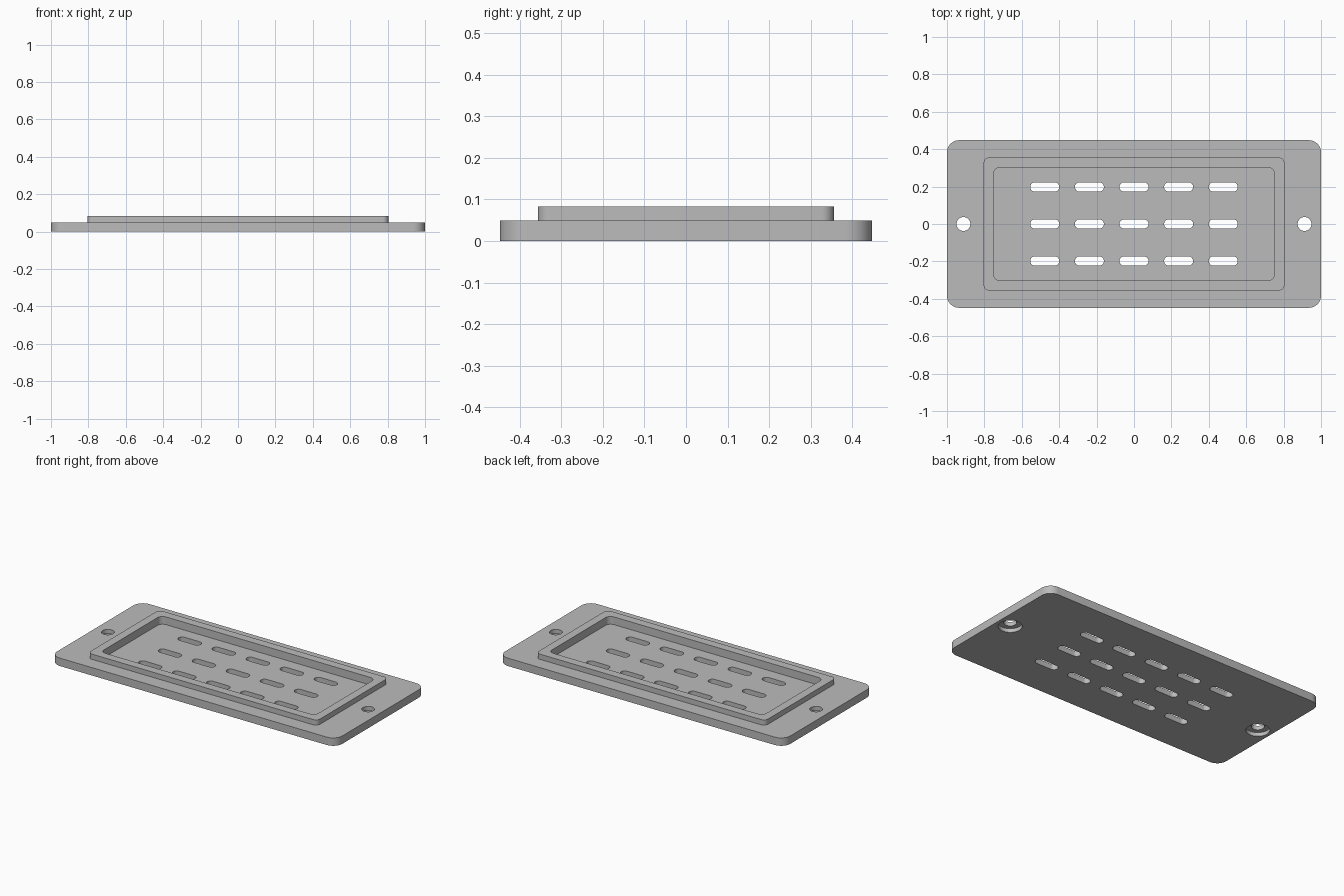
import bpy, bmesh, math

cube = bpy.data.objects.get("Cube")
if cube:
    bpy.data.objects.remove(cube, do_unlink=True)

grey = bpy.data.materials.new("mid_grey")
grey.use_nodes = True
colour = (0.5, 0.5, 0.5, 1)
grey.diffuse_color = colour
grey.node_tree.nodes["Principled BSDF"].inputs["Base Color"].default_value = colour


def add_prism(bm, x, y, half_x, half_y, radius, z0, z1, steps=8):
    """Upright prism with a rounded rectangle as its outline."""
    verts = []
    for i, (sx, sy) in enumerate([(1, 1), (-1, 1), (-1, -1), (1, -1)]):
        for k in range(steps + 1):
            a = math.pi / 2 * (i + k / steps)
            verts.append(bm.verts.new((x + sx * (half_x - radius) + radius * math.cos(a),
                                       y + sy * (half_y - radius) + radius * math.sin(a), z0)))
    bmesh.ops.remove_doubles(bm, verts=verts, dist=1e-5)
    verts = [v for v in verts if v.is_valid]
    base = bm.faces.new(verts)
    top = bmesh.ops.extrude_face_region(bm, geom=[base], use_keep_orig=True)["geom"]
    for v in top:
        if isinstance(v, bmesh.types.BMVert):
            v.co.z = z1


def make_object(name, prisms):
    bm = bmesh.new()
    for p in prisms:
        add_prism(bm, *p)
    bmesh.ops.recalc_face_normals(bm, faces=bm.faces)
    mesh = bpy.data.meshes.new(name)
    bm.to_mesh(mesh)
    bm.free()
    mesh.materials.append(grey)
    obj = bpy.data.objects.new(name, mesh)
    bpy.context.collection.objects.link(obj)
    return obj


def combine(target, tool, operation):
    mod = target.modifiers.new(tool.name, "BOOLEAN")
    mod.operation = operation
    mod.solver = "EXACT"
    mod.object = tool
    bpy.context.view_layer.objects.active = target
    bpy.ops.object.modifier_apply(modifier=mod.name)
    bpy.data.objects.remove(tool, do_unlink=True)


# Mounting plate with a raised rim
plate = make_object("vent_plate", [(0, 0, 1.0, 0.448, 0.065, 0, 0.05)])
combine(plate, make_object("raised_rim", [(0, 0, 0.804, 0.356, 0.03, 0.02, 0.083)]), "UNION")

# Recessed tray inside the rim
combine(plate, make_object("recess_cutter", [(0, 0, 0.751, 0.302, 0.035, 0.034, 0.2)]), "DIFFERENCE")

# Vent slots in a grid, and a screw hole at each end
openings = [(col * 0.2385, row * 0.198, 0.0775, 0.025, 0.025, -0.1, 0.2)
            for col in range(-2, 3) for row in range(-1, 2)]
openings += [(side * 0.912, 0, 0.037, 0.037, 0.037, -0.1, 0.2) for side in (-1, 1)]
combine(plate, make_object("opening_cutter", openings), "DIFFERENCE")

# Counterbores under the screw holes
bores = [(side * 0.912, 0, 0.068, 0.068, 0.068, -0.1, 0.024) for side in (-1, 1)]
combine(plate, make_object("counterbore_cutter", bores), "DIFFERENCE")

# Smooth the rounded walls, keep the edges sharp
bpy.ops.object.select_all(action="DESELECT")
plate.select_set(True)
bpy.context.view_layer.objects.active = plate
bpy.ops.object.shade_smooth_by_angle(angle=math.radians(30))
